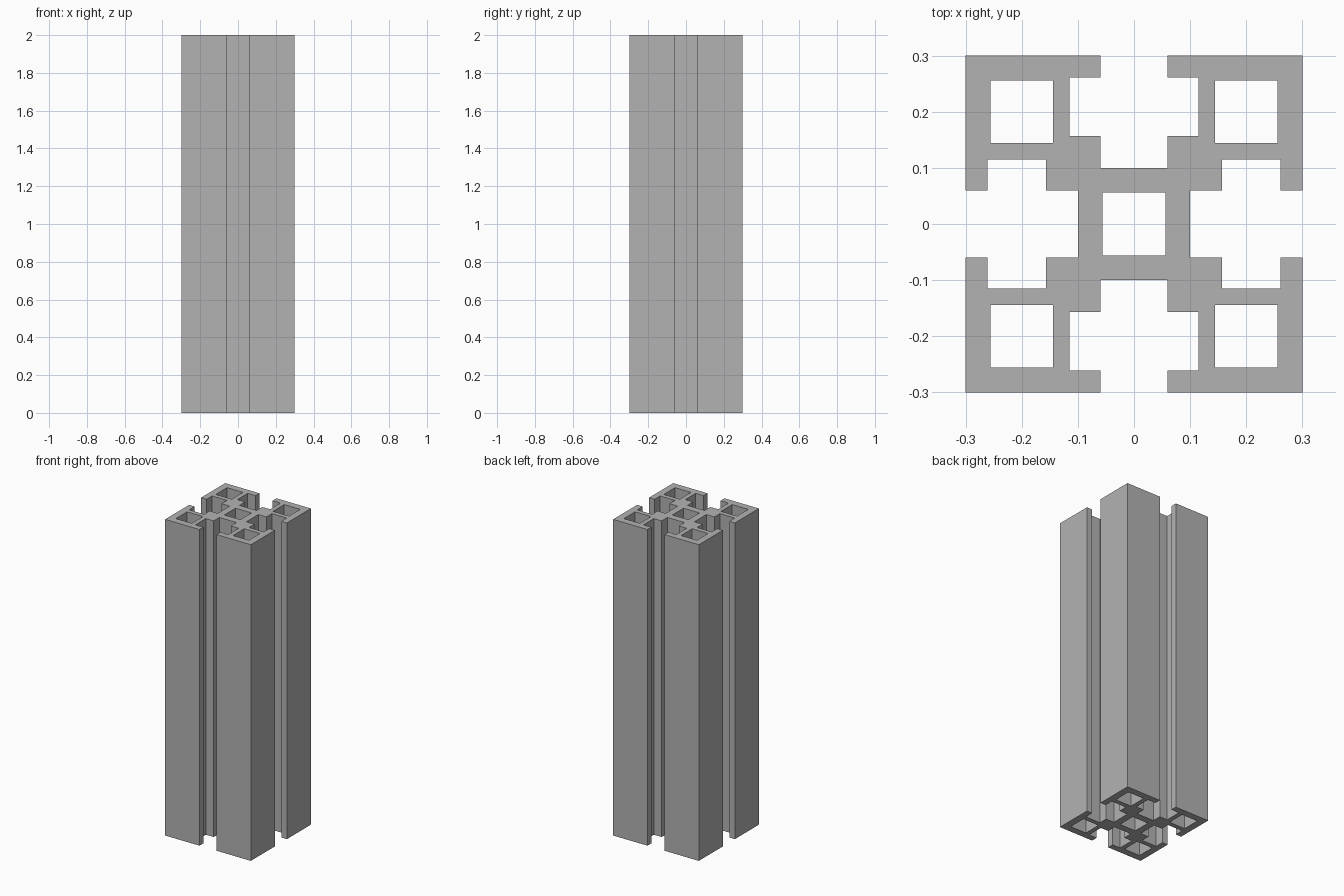
import bpy
import bmesh
from mathutils import Matrix, Vector

cube = bpy.data.objects.get("Cube")
if cube:
    bpy.data.objects.remove(cube, do_unlink=True)

HEIGHT = 2.0

# Plain aluminium grey
grey = bpy.data.materials.new("aluminium_grey")
grey.use_nodes = True
colour = (0.45, 0.45, 0.45, 1.0)
grey.diffuse_color = colour
grey.node_tree.nodes["Principled BSDF"].inputs["Base Color"].default_value = colour

bm = bmesh.new()


def add_loop(points):
    """Add a closed outline on the ground plane."""
    verts = [bm.verts.new((x, y, 0)) for x, y in points]
    for a, b in zip(verts, verts[1:] + verts[:1]):
        bm.edges.new((a, b))


def square(cx, cy, half):
    return [(cx + sx * half, cy + sy * half)
            for sx, sy in ((-1, -1), (1, -1), (1, 1), (-1, 1))]


# Outer outline: half a corner, mirrored over its diagonal, turned four times
half_corner = [(0.06, 0.1), (0.06, 0.157), (0.115, 0.157),
               (0.115, 0.261), (0.06, 0.261), (0.06, 0.3)]
corner = half_corner + [(0.3, 0.3)] + [(y, x) for x, y in reversed(half_corner)]
outline = []
for turn in range(4):
    rotation = Matrix(((0, 1), (-1, 0)))
    for point in corner:
        p = Vector(point)
        for _ in range(turn):
            p = rotation @ p
        outline.append((p.x, p.y))
add_loop(outline)

# Hollow channels: one in the core and one in each corner
add_loop(square(0, 0, 0.056))
for sx in (-1, 1):
    for sy in (-1, 1):
        add_loop(square(sx * 0.2, sy * 0.2, 0.056))

# Fill the cross-section and extrude it to full height
bmesh.ops.triangle_fill(bm, edges=bm.edges[:], use_beauty=True,
                        use_dissolve=False, normal=(0, 0, 1))
result = bmesh.ops.extrude_face_region(bm, geom=bm.faces[:], use_keep_orig=True)
top = [g for g in result["geom"] if isinstance(g, bmesh.types.BMVert)]
bmesh.ops.translate(bm, verts=top, vec=(0, 0, HEIGHT))
bmesh.ops.recalc_face_normals(bm, faces=bm.faces[:])

mesh = bpy.data.meshes.new("slotted_extrusion")
bm.to_mesh(mesh)
bm.free()
mesh.materials.append(grey)
beam = bpy.data.objects.new("slotted_extrusion", mesh)
bpy.context.collection.objects.link(beam)
